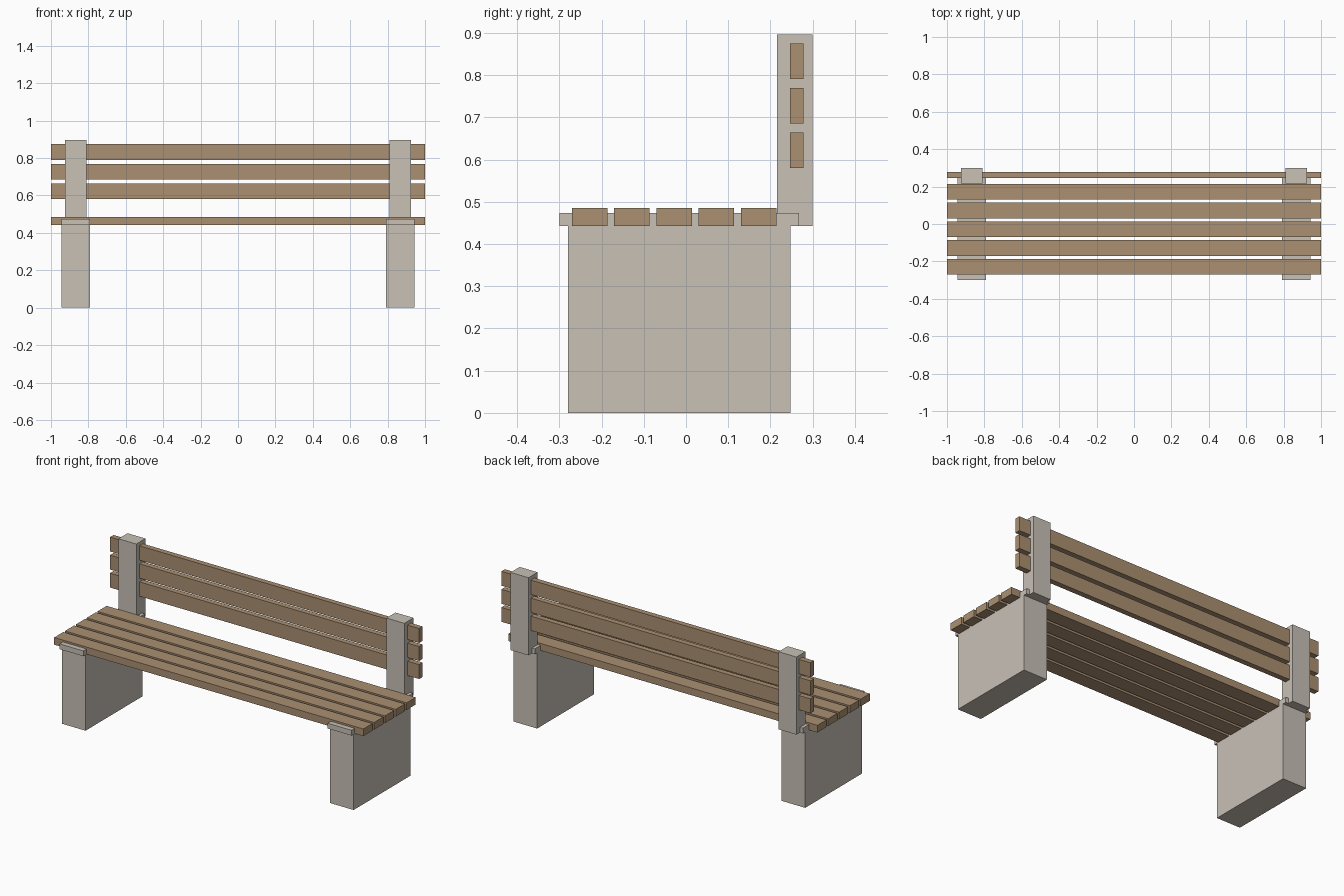
import bpy
import bmesh
from mathutils import Vector

cube = bpy.data.objects.get("Cube")
if cube:
    bpy.data.objects.remove(cube, do_unlink=True)


def make_material(name, color):
    mat = bpy.data.materials.new(name)
    mat.use_nodes = True
    mat.diffuse_color = color
    mat.node_tree.nodes["Principled BSDF"].inputs["Base Color"].default_value = color
    return mat


concrete = make_material("pale concrete", (0.578, 0.533, 0.468, 1))
wood = make_material("brown wood", (0.405, 0.279, 0.168, 1))


def box(name, x, y, z, mat):
    """Flat-sided box spanning the given (low, high) ranges."""
    low, high = (Vector(corner) for corner in zip(x, y, z))
    bm = bmesh.new()
    bmesh.ops.create_cube(bm, size=1)
    bmesh.ops.scale(bm, vec=high - low, verts=bm.verts)
    bmesh.ops.translate(bm, vec=(low + high) / 2, verts=bm.verts)
    mesh = bpy.data.meshes.new(name)
    bm.to_mesh(mesh)
    bm.free()
    mesh.materials.append(mat)
    obj = bpy.data.objects.new(name, mesh)
    bpy.context.collection.objects.link(obj)
    return obj


def mirrored(x):
    return (-x[1], -x[0])


SEAT_BASE = 0.443
LENGTH = (-1, 1)

# Concrete supports: slab leg, overhanging cap and back post at each end
leg_x, post_x = (0.79, 0.944), (0.809, 0.925)
for side, place in (("left", lambda x: x), ("right", mirrored)):
    box(side + "_leg", place(leg_x), (-0.28, 0.247), (0, SEAT_BASE), concrete)
    box(side + "_cap", place(leg_x), (-0.3, 0.268), (SEAT_BASE, 0.474), concrete)
    box(side + "_back_post", place(post_x), (0.216, 0.3), (SEAT_BASE, 0.897), concrete)

# Five seat slats, standing slightly proud of the caps
for i in range(5):
    y = -0.27 + i * 0.1
    box(f"seat_slat_{i + 1}", LENGTH, (y, y + 0.084), (SEAT_BASE, 0.485), wood)

# Three back slats, running through the posts
for i in range(3):
    z = 0.58 + i * 0.1055
    box(f"back_slat_{i + 1}", LENGTH, (0.246, 0.278), (z, z + 0.084), wood)
